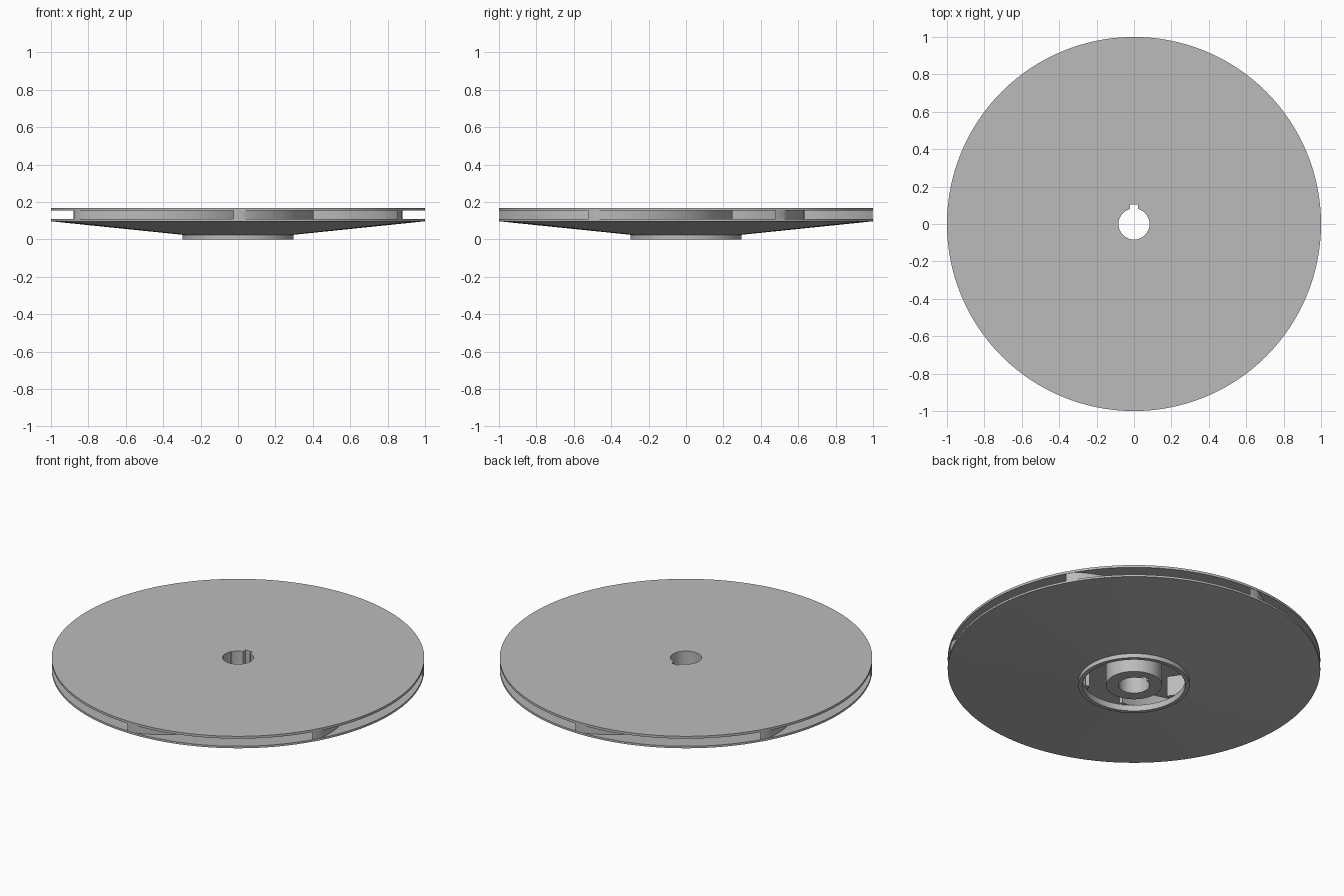
import bpy, bmesh, math
from mathutils import Matrix, Vector

if "Cube" in bpy.data.objects:
    bpy.data.objects.remove(bpy.data.objects["Cube"])

TOP, PLATE_UNDER = 0.168, 0.154     # back plate heights
EYE, RING = 0.275, 0.298            # suction eye and ring radii
BLADES = 6

grey = bpy.data.materials.new("machined_grey")
grey.use_nodes = True
grey.diffuse_color = (0.5, 0.5, 0.5, 1)
grey.node_tree.nodes["Principled BSDF"].inputs["Base Color"].default_value = (0.5, 0.5, 0.5, 1)


def make_object(name, bm):
    bmesh.ops.recalc_face_normals(bm, faces=bm.faces)
    mesh = bpy.data.meshes.new(name)
    bm.to_mesh(mesh)
    bm.free()
    mesh.materials.append(grey)
    obj = bpy.data.objects.new(name, mesh)
    bpy.context.collection.objects.link(obj)
    return obj


def smooth(obj):
    bpy.ops.object.select_all(action='DESELECT')
    obj.select_set(True)
    bpy.context.view_layer.objects.active = obj
    bpy.ops.object.shade_smooth_by_angle(angle=math.radians(30))


def lathe(name, profile, closed, steps=128):
    """Revolve an (r, z) profile about the z axis."""
    bm = bmesh.new()
    verts = [bm.verts.new((r, 0, z)) for r, z in profile]
    pairs = list(zip(verts, verts[1:]))
    if closed:
        pairs.append((verts[-1], verts[0]))
    edges = [bm.edges.new(p) for p in pairs]
    bmesh.ops.spin(bm, geom=verts + edges, cent=(0, 0, 0), axis=(0, 0, 1),
                   angle=math.tau, steps=steps, use_merge=True)
    bmesh.ops.remove_doubles(bm, verts=bm.verts, dist=1e-5)
    return make_object(name, bm)


def cut(obj, cutter):
    mod = obj.modifiers.new("cut", 'BOOLEAN')
    mod.operation = 'DIFFERENCE'
    mod.solver = 'EXACT'
    mod.object = cutter
    bpy.ops.object.select_all(action='DESELECT')
    bpy.context.view_layer.objects.active = obj
    obj.select_set(True)
    bpy.ops.object.modifier_apply(modifier=mod.name)
    bpy.data.objects.remove(cutter)


# Back plate with central hub, bored and keyed
plate = lathe("back_plate_and_hub",
              [(0, 0), (0.15, 0), (0.15, PLATE_UNDER), (1, PLATE_UNDER), (1, TOP), (0, TOP)], False)
bm = bmesh.new()
bmesh.ops.create_cone(bm, cap_ends=True, segments=64, radius1=0.083, radius2=0.083, depth=1)
cut(plate, make_object("bore_cutter", bm))
bm = bmesh.new()
bmesh.ops.create_cube(bm, size=1, matrix=Matrix.Translation((0, 0.053, 0)) @ Matrix.Diagonal((0.044, 0.1, 1, 1)))
cut(plate, make_object("keyway_cutter", bm))
smooth(plate)

# Conical front shroud with the suction ring
shroud = lathe("front_shroud_and_ring",
               [(EYE, 0), (RING, 0), (RING, 0.025), (1, 0.097), (1, 0.109), (RING, 0.038), (EYE, 0.036)], True)
smooth(shroud)


# Backward curved blades: thin arcs whose lower edge follows the shroud
def blade(name, turn, steps=28):
    radius, half = 0.68, 0.0105
    centre = Vector((-0.287, -0.384))
    start, end = math.radians(-65), math.radians(37)
    bm = bmesh.new()
    loops = []
    for i in range(steps + 1):
        a = start + (end - start) * i / steps
        loop = []
        for side in (-half, half):
            p = centre + (radius + side) * Vector((math.cos(a), math.sin(a)))
            if i == 0:      # trim the tip flush with the rim
                slide = Vector((-math.sin(a), math.cos(a)))
                p += slide * (side / math.tan(math.radians(25)))
                p *= 0.998 / p.length
            low = 0.034 + 0.071 * max(0, p.length - RING) / (1 - RING)
            loop.append((bm.verts.new((p.x, p.y, low)), bm.verts.new((p.x, p.y, PLATE_UNDER + 0.005))))
        (a0, a1), (b0, b1) = loop
        loops.append((a0, a1, b1, b0))
    for p, q in zip(loops, loops[1:]):
        for k in range(4):
            n = (k + 1) % 4
            bm.faces.new((p[k], p[n], q[n], q[k]))
    bm.faces.new(loops[0])
    bm.faces.new(loops[-1])
    bm.transform(Matrix.Rotation(turn, 4, 'Z'))
    smooth(make_object(name, bm))


for i in range(BLADES):
    blade(f"blade_{i + 1}", math.tau * i / BLADES)
